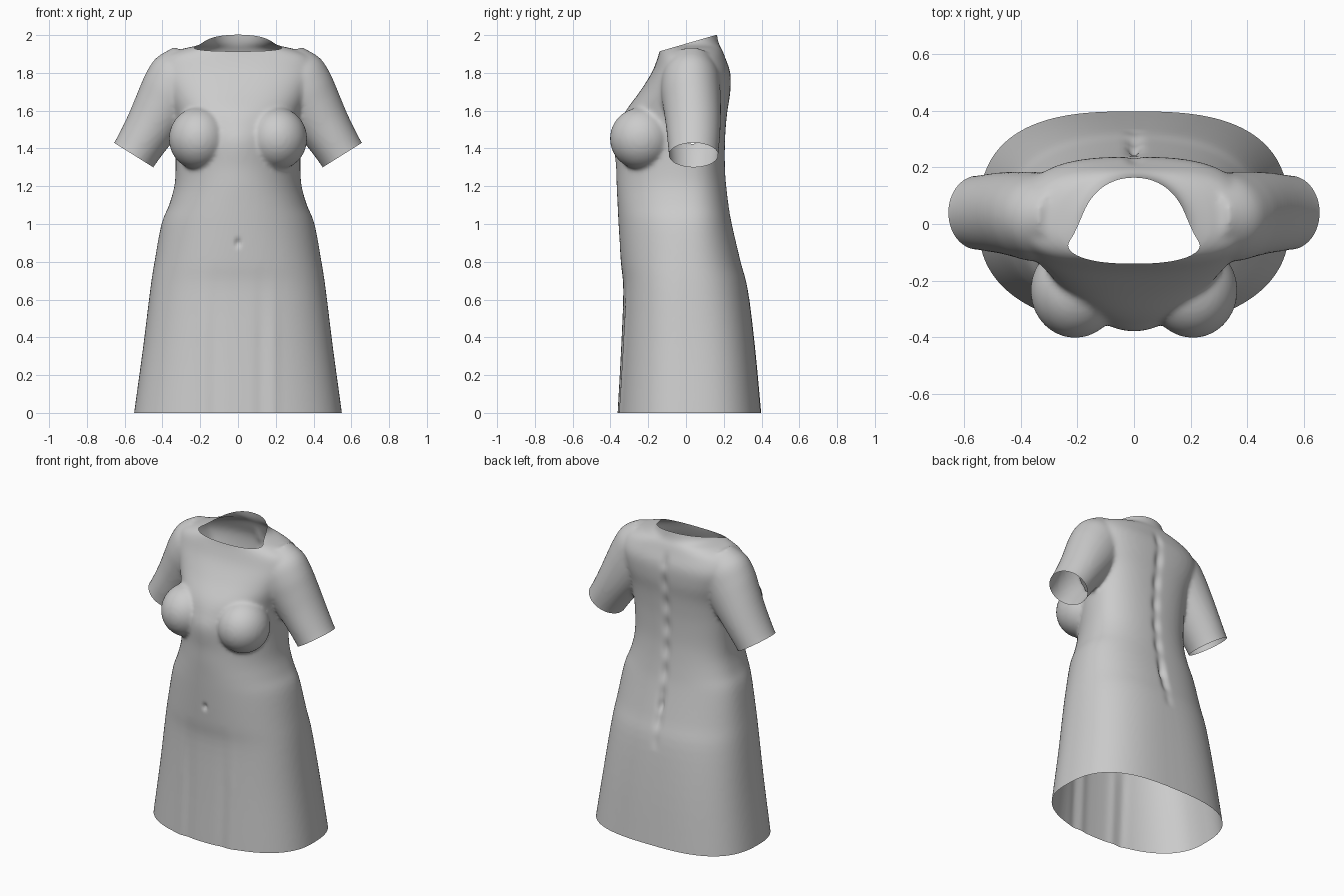
import bpy, bmesh, math
from mathutils import Vector

if "Cube" in bpy.data.objects:
    bpy.data.objects.remove(bpy.data.objects["Cube"])


def catmull(rows, steps):
    """Smoothly resample a list of equal-length rows."""
    out = []
    for i in range(len(rows) - 1):
        p0, p1 = rows[max(i - 1, 0)], rows[i]
        p2, p3 = rows[i + 1], rows[min(i + 2, len(rows) - 1)]
        for k in range(steps):
            t = k / steps
            out.append([0.5 * (2 * b + (c - a) * t + (2 * a - 5 * b + 4 * c - d) * t * t
                               + (3 * b - a - 3 * c + d) * t ** 3)
                        for a, b, c, d in zip(p0, p1, p2, p3)])
    return out + [list(rows[-1])]


def skin(bm, rings):
    """Closed tube through rings of points."""
    loops = [[bm.verts.new(p) for p in r] for r in rings]
    n = len(loops[0])
    for a, b in zip(loops, loops[1:]):
        for i in range(n):
            bm.faces.new((a[i], a[(i + 1) % n], b[(i + 1) % n], b[i]))
    bm.faces.new(loops[0][::-1])
    bm.faces.new(loops[-1])


def power(v, e):
    return math.copysign(abs(v) ** e, v)


bm = bmesh.new()
angles = [2 * math.pi * i / 80 for i in range(80)]

# Body: height, half width, front y, back y, front squareness, back squareness
profile = [
    (-0.08, 0.558, -0.365, 0.405, 2.3, 2.8),
    (0.00, 0.550, -0.362, 0.398, 2.3, 2.8),
    (0.35, 0.502, -0.343, 0.365, 2.3, 2.7),
    (0.65, 0.465, -0.332, 0.328, 2.3, 2.5),
    (0.80, 0.442, -0.345, 0.290, 2.2, 2.4),
    (1.00, 0.405, -0.357, 0.243, 2.1, 2.4),
    (1.10, 0.365, -0.362, 0.226, 2.1, 2.4),
    (1.20, 0.337, -0.367, 0.214, 2.0, 2.4),
    (1.30, 0.330, -0.370, 0.207, 1.9, 2.4),
    (1.43, 0.333, -0.380, 0.207, 1.8, 2.5),
    (1.52, 0.338, -0.355, 0.212, 1.9, 2.6),
    (1.60, 0.350, -0.318, 0.220, 2.1, 2.7),
    (1.70, 0.385, -0.245, 0.235, 2.3, 2.8),
    (1.80, 0.410, -0.182, 0.235, 2.5, 2.8),
    (1.88, 0.390, -0.150, 0.208, 2.5, 2.6),
    (1.925, 0.300, -0.138, 0.190, 2.3, 2.4),
    (1.96, 0.185, -0.130, 0.172, 2.1, 2.2),
    (2.06, 0.155, -0.130, 0.155, 2.0, 2.1),
]
rings = []
for z, w, yf, yb, nf, nb in catmull(profile, 4):
    ring = []
    for a in angles:
        back = math.sin(a) > 0
        e = 2 / (nb if back else nf)
        ring.append((w * power(math.cos(a), e),
                     (yb if back else -yf) * power(math.sin(a), e), z))
    rings.append(ring)
skin(bm, rings)

# Sleeves: distance back from cuff, in-plane radius, y radius, y centre
cuff = Vector((0.552, 0.04, 1.365))
axis = Vector((0.53, 0, -0.848)).normalized()
across = Vector((-axis.z, 0, axis.x))
sleeve = [(-0.05, 0.128, 0.132, 0.04), (0.0, 0.123, 0.131, 0.04),
          (0.1, 0.130, 0.139, 0.04), (0.2, 0.143, 0.146, 0.038),
          (0.3, 0.160, 0.153, 0.032), (0.4, 0.175, 0.158, 0.025),
          (0.5, 0.172, 0.150, 0.025), (0.6, 0.120, 0.105, 0.03)]
for s in (-1, 1):
    rings = []
    for d, r, ry, yc in catmull(sleeve, 4):
        c = cuff - axis * d
        ring = []
        for a in angles[::2]:
            p = c + across * (r * math.cos(a))
            ring.append((s * p.x, yc + ry * math.sin(a), p.z))
        rings.append(ring)
    skin(bm, rings)

# Bust
for s in (-1, 1):
    ball = bmesh.ops.create_uvsphere(bm, u_segments=40, v_segments=24, radius=1)['verts']
    for v in ball:
        v.co = Vector((s * 0.208, -0.235, 1.452)) + Vector(
            (v.co.x * 0.158, v.co.y * 0.168, v.co.z * 0.165))

bmesh.ops.recalc_face_normals(bm, faces=bm.faces)
mesh = bpy.data.meshes.new("dress")
bm.to_mesh(mesh)
bm.free()
dress = bpy.data.objects.new("dress", mesh)
bpy.context.collection.objects.link(dress)

# Fuse the parts into one soft skin
fuse = dress.modifiers.new("fuse", 'REMESH')
fuse.mode = 'VOXEL'
fuse.voxel_size = 0.012
soft = dress.modifiers.new("soften", 'SMOOTH')
soft.factor = 0.5
soft.iterations = 8
graph = bpy.context.evaluated_depsgraph_get()
fused = bpy.data.meshes.new_from_object(dress.evaluated_get(graph))
dress.modifiers.clear()
dress.data = fused

bm = bmesh.new()
bm.from_mesh(fused)


def gauss(d, w):
    return math.exp(-(d / w) ** 2)


# Spine groove with dimples, navel and soft skirt folds
for v in bm.verts:
    x, y, z = v.co
    if y > 0.1 and 0.6 < z < 1.9:
        fade = min(1, (z - 0.6) / 0.15, (1.9 - z) / 0.1)
        bead = 0.006 + 0.010 * (0.5 + 0.5 * math.sin(z * 42))
        v.co.y -= fade * bead * gauss(x, 0.025) + 0.025 * gauss(x, 0.02) * gauss(z - 0.87, 0.04)
    elif y < -0.2:
        v.co.y += 0.02 * gauss(x, 0.012) * gauss(z - 0.9, 0.02)
        if z < 0.8:
            v.co.y -= 0.005 * min(1, (0.8 - z) / 0.4) * (
                gauss(abs(x) - 0.19, 0.03) - gauss(abs(x) - 0.12, 0.03))


def cut_open(test, point, normal):
    """Trim away one end, leaving an open rim."""
    faces = [f for f in bm.faces if test(f.calc_center_median())]
    edges = {e for f in faces for e in f.edges}
    verts = {v for f in faces for v in f.verts}
    bmesh.ops.bisect_plane(bm, geom=faces + list(edges) + list(verts), dist=1e-6,
                           plane_co=point, plane_no=normal, clear_outer=True)


# Open hem, neck and cuffs
cut_open(lambda c: c.z < 0.1, (0, 0, 0), (0, 0, -1))
cut_open(lambda c: abs(c.x) < 0.24 and c.z > 1.8, (0, -0.13, 1.917), (0, -0.29, 1))
for s in (-1, 1):
    cut_open(lambda c: c.x * s > 0.40 and c.z > 1.15,
             (s * cuff.x, cuff.y, cuff.z), (s * axis.x, 0, axis.z))
for f in bm.faces:
    f.smooth = True
bm.to_mesh(fused)
bm.free()

cloth = bpy.data.materials.new("light_grey_cloth")
cloth.diffuse_color = (0.6, 0.6, 0.6, 1)
cloth.use_nodes = True
cloth.node_tree.nodes["Principled BSDF"].inputs["Base Color"].default_value = cloth.diffuse_color
fused.materials.clear()
fused.materials.append(cloth)
